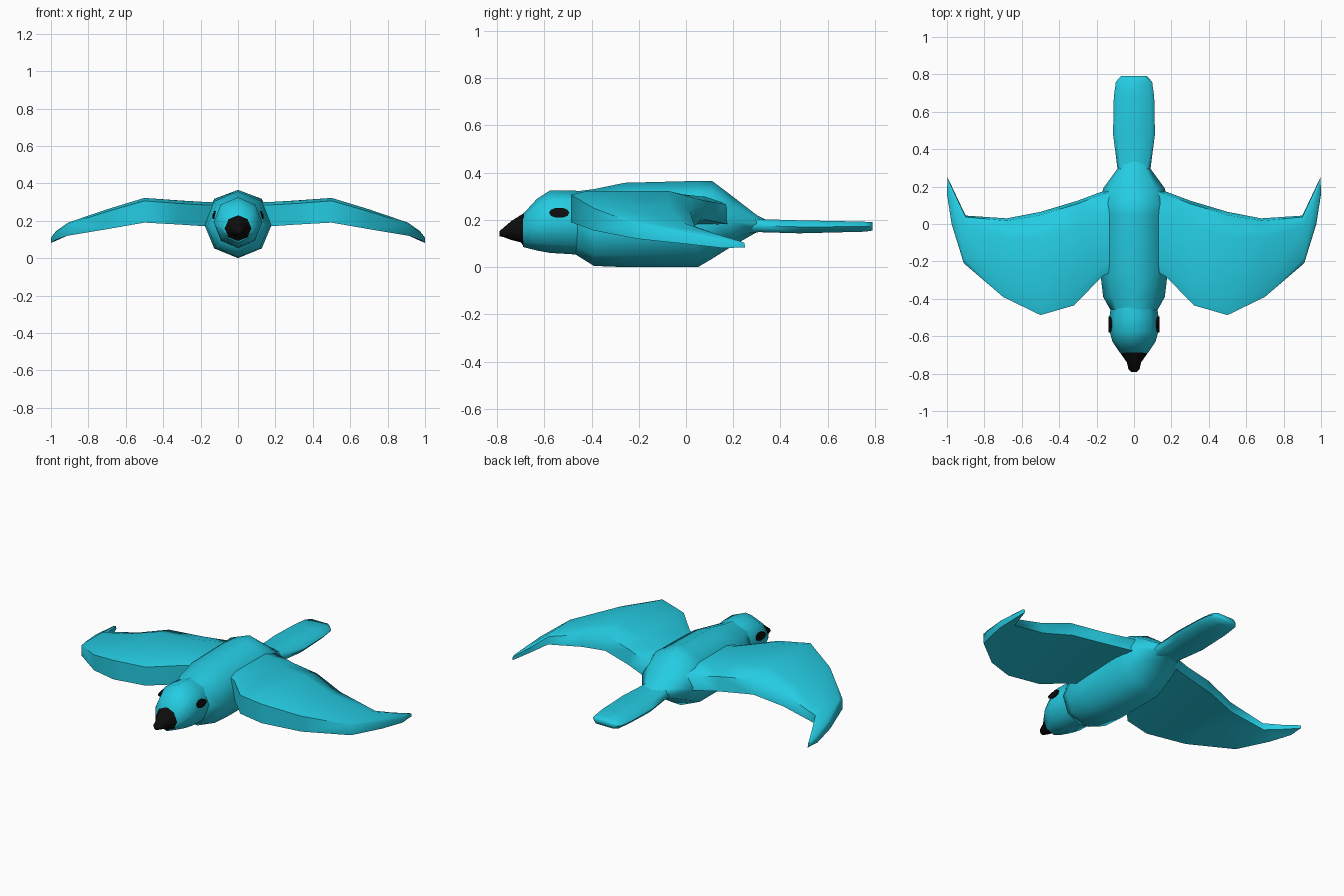
import bpy, math

if "Cube" in bpy.data.objects:
    bpy.data.objects.remove(bpy.data.objects["Cube"])


def material(name, rgb):
    m = bpy.data.materials.new(name)
    m.diffuse_color = (*rgb, 1)
    m.use_nodes = True
    m.node_tree.nodes["Principled BSDF"].inputs["Base Color"].default_value = m.diffuse_color
    return m


TEAL = material("bright teal", (0.018, 0.60, 0.76))
BLACK = material("black", (0.004, 0.004, 0.004))


def loft(name, rings, mat, smooth=True):
    """Skin equal-length rings of points and cap both ends."""
    n = len(rings[0])
    verts = [p for r in rings for p in r]
    faces = [(i * n + j, i * n + (j + 1) % n, (i + 1) * n + (j + 1) % n, (i + 1) * n + j)
             for i in range(len(rings) - 1) for j in range(n)]
    last = (len(rings) - 1) * n
    faces += [tuple(reversed(range(n))), tuple(range(last, last + n))]
    me = bpy.data.meshes.new(name)
    me.from_pydata(verts, [], faces)
    me.materials.append(mat)
    ob = bpy.data.objects.new(name, me)
    bpy.context.collection.objects.link(ob)
    # consistent outward normals
    bpy.context.view_layer.objects.active = ob
    ob.select_set(True)
    bpy.ops.object.mode_set(mode='EDIT')
    bpy.ops.mesh.select_all(action='SELECT')
    bpy.ops.mesh.normals_make_consistent(inside=False)
    bpy.ops.object.mode_set(mode='OBJECT')
    if smooth:
        bpy.ops.object.shade_smooth_by_angle(angle=math.radians(62))
    ob.select_set(False)
    return ob


def octagon(y, half_width, z_low, z_high):
    zc, zr = (z_low + z_high) / 2, (z_high - z_low) / 2
    return [(half_width * math.sin(k * math.pi / 4), y, zc + zr * math.cos(k * math.pi / 4))
            for k in range(8)]


# body: y, half width, bottom, top
loft("body", [octagon(*s) for s in (
    (-0.47, 0.12, 0.055, 0.32), (-0.39, 0.165, 0.005, 0.33), (-0.26, 0.18, 0.0, 0.357),
    (0.05, 0.18, 0.0, 0.365), (0.11, 0.18, 0.035, 0.365), (0.19, 0.165, 0.085, 0.305),
    (0.30, 0.085, 0.148, 0.22), (0.36, 0.07, 0.152, 0.19))], TEAL)

# head
loft("head", [octagon(*s) for s in (
    (-0.69, 0.075, 0.085, 0.225), (-0.63, 0.115, 0.07, 0.29), (-0.575, 0.13, 0.06, 0.325),
    (-0.49, 0.13, 0.055, 0.325), (-0.42, 0.12, 0.05, 0.32))], TEAL)

# beak
loft("beak", [octagon(*s) for s in (
    (-0.685, 0.075, 0.085, 0.23), (-0.70, 0.066, 0.105, 0.22), (-0.74, 0.038, 0.115, 0.195),
    (-0.775, 0.03, 0.128, 0.165), (-0.79, 0.015, 0.13, 0.152))], BLACK)


# tail: flattened bar with bevelled sides
def tail_ring(y, w, lo, hi):
    zc = (lo + hi) / 2
    return [(-w, y, zc), (-0.8 * w, y, hi), (0.8 * w, y, hi),
            (w, y, zc), (0.8 * w, y, lo), (-0.8 * w, y, lo)]


loft("tail", [tail_ring(*s) for s in (
    (0.2, 0.08, 0.14, 0.22), (0.31, 0.09, 0.148, 0.203), (0.48, 0.112, 0.143, 0.198),
    (0.68, 0.108, 0.148, 0.194), (0.76, 0.097, 0.15, 0.192), (0.79, 0.07, 0.155, 0.19))], TEAL)

# wings: lead x, lead y, trail x, trail y, bottom, top
WING = ((0.05, -0.22, 0.05, 0.21, 0.16, 0.30), (0.17, -0.28, 0.18, 0.17, 0.17, 0.30),
        (0.32, -0.435, 0.30, 0.125, 0.18, 0.308), (0.50, -0.487, 0.50, 0.065, 0.19, 0.322),
        (0.70, -0.39, 0.68, 0.03, 0.155, 0.262), (0.91, -0.21, 0.90, 0.045, 0.12, 0.19),
        (0.975, 0.0, 0.95, 0.15, 0.098, 0.145), (1.0, 0.16, 0.997, 0.25, 0.08, 0.11))


def wing_ring(side, lx, ly, tx, ty, lo, hi):
    def at(t, z):
        return (side * (lx + (tx - lx) * t), ly + (ty - ly) * t, z)
    h = hi - lo
    return [at(0, lo), at(0, hi - 0.12 * h), at(0.12, hi), at(0.75, hi),
            at(0.97, hi - 0.25 * h), at(1, lo + 0.1 * h), at(0.6, lo + 0.08 * h)]


# eyes: thin oval plates on the sides of the head
for side, label in ((1, "right"), (-1, "left")):
    loft(label + "_wing", [wing_ring(side, *s) for s in WING], TEAL)
    loft(label + "_eye", [
        [(side * (x + 0.12 * min(0, -math.sin(a)) * 0.08), -0.537 + 0.043 * math.cos(a),
          0.23 + 0.022 * math.sin(a)) for a in (k * math.pi / 5 for k in range(10))]
        for x in (0.127, 0.136)], BLACK, False)
